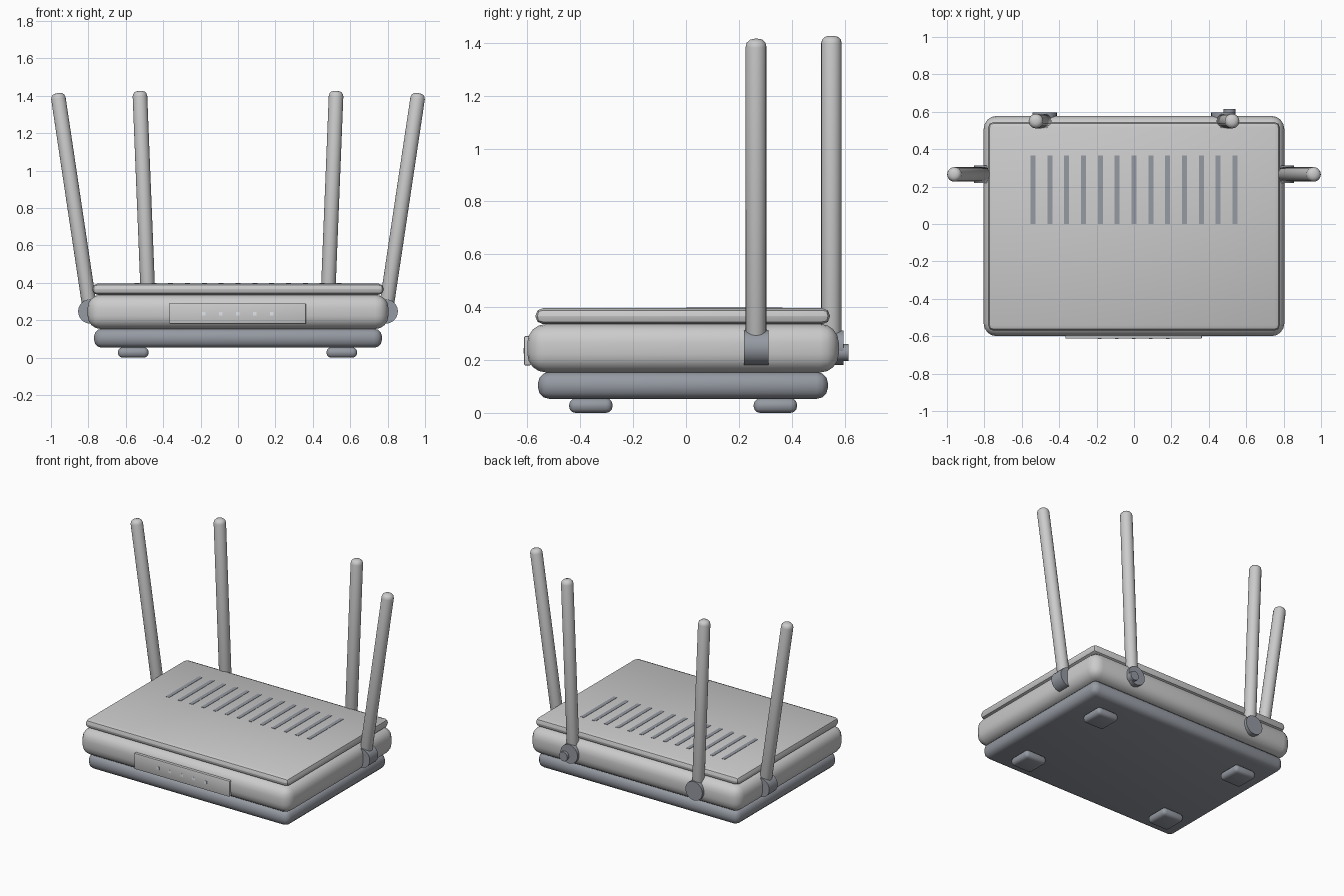
import bpy
from math import radians, sin, cos
from mathutils import Vector

if "Cube" in bpy.data.objects:
    bpy.data.objects.remove(bpy.data.objects["Cube"])


def material(name, rgb):
    m = bpy.data.materials.new(name)
    m.diffuse_color = (*rgb, 1)
    m.use_nodes = True
    m.node_tree.nodes["Principled BSDF"].inputs["Base Color"].default_value = m.diffuse_color
    return m


dark = material("dark_plastic", (0.30, 0.32, 0.36))
light = material("light_plastic", (0.75, 0.78, 0.82))


def finish(ob, name, bevel=0, segments=3, mat=None):
    ob.name = name
    bpy.ops.object.transform_apply(location=False, rotation=False, scale=True)
    if bevel:
        mod = ob.modifiers.new("bevel", 'BEVEL')
        mod.width = bevel
        mod.segments = segments
        mod.limit_method = 'ANGLE'
        mod.angle_limit = radians(40)
        bpy.ops.object.modifier_apply(modifier="bevel")
    bpy.ops.object.shade_smooth_by_angle(angle=radians(35))
    if mat:
        ob.data.materials.append(mat)
    return ob


def box(name, lo, hi, **kw):
    lo, hi = Vector(lo), Vector(hi)
    bpy.ops.mesh.primitive_cube_add(size=1, location=(lo + hi) / 2)
    bpy.context.object.scale = hi - lo
    return finish(bpy.context.object, name, **kw)


def cylinder(name, centre, radius, depth, rotation, sides=24, **kw):
    bpy.ops.mesh.primitive_cylinder_add(vertices=sides, radius=radius, depth=depth,
                                        location=centre, rotation=rotation)
    return finish(bpy.context.object, name, **kw)


# stacked casing: base, body, lid
box("base", (-0.77, -0.56, 0.053), (0.77, 0.537, 0.155), bevel=0.043, mat=dark)
box("body", (-0.804, -0.6, 0.153), (0.804, 0.578, 0.336), bevel=0.07, segments=4)
box("lid", (-0.78, -0.57, 0.336), (0.78, 0.545, 0.396), bevel=0.029, segments=2)

# feet
for x in (-0.56, 0.555):
    for y in (-0.36, 0.338):
        box("foot", (x - 0.082, y - 0.082, 0), (x + 0.082, y + 0.082, 0.055),
            bevel=0.024, mat=dark)

# vent slats on the lid
for i in range(13):
    x = -0.54 + i * 0.09
    box("vent", (x - 0.013, 0, 0.385), (x + 0.013, 0.365, 0.398), mat=dark)

# front panel and indicator lights
box("front_panel", (-0.367, -0.613, 0.18), (0.363, -0.585, 0.29), bevel=0.005, segments=2)
for i in range(5):
    x = -0.183 + i * 0.091
    box("indicator_light", (x - 0.01, -0.615, 0.225), (x + 0.01, -0.605, 0.245), mat=light)

# antennas: hinge and tilted rod
LENGTH, PIVOT_Z = 1.18, 0.247
for x, y, tilt in ((0.79, 0.265, 8.5), (0.478, 0.55, 2.3)):
    for s in (-1, 1):
        cylinder("antenna_hinge", (s * x, y, PIVOT_Z), 0.065, 0.093,
                 (radians(90), 0, 0), mat=dark)
        a = s * radians(tilt)
        centre = Vector((s * x, y, PIVOT_Z)) + Vector((sin(a), 0, cos(a))) * LENGTH / 2
        cylinder("antenna_rod", centre, 0.039, LENGTH, (0, a, 0), sides=20, bevel=0.028)

# rear button
cylinder("rear_button", (0.51, 0.59, 0.228), 0.032, 0.05, (radians(90), 0, 0), mat=dark)
